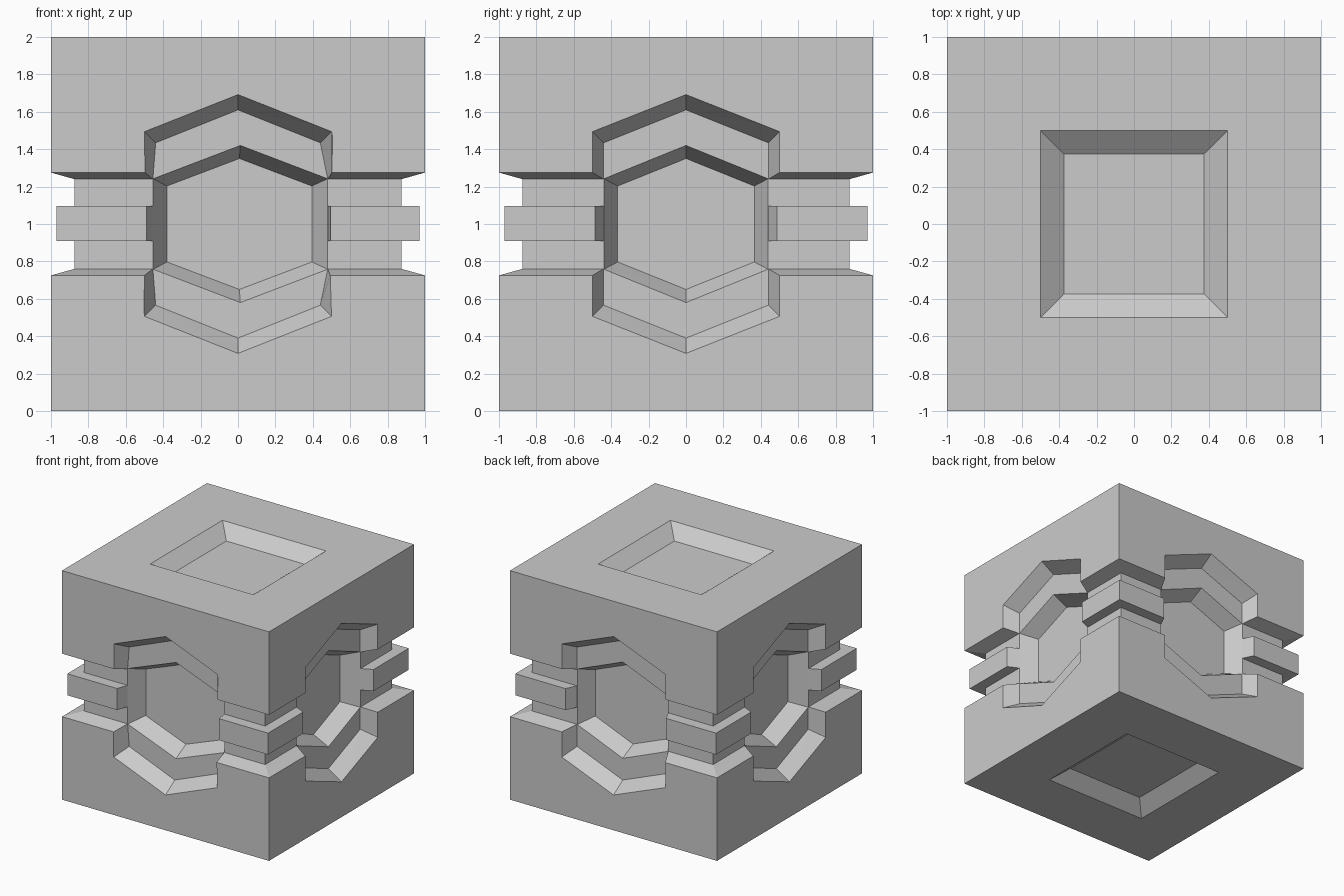
import bpy, bmesh
from mathutils import Matrix, Vector
from math import pi

if "Cube" in bpy.data.objects:
    bpy.data.objects.remove(bpy.data.objects["Cube"])


def loft(name, rings):
    """Closed solid through a stack of equal-length point rings."""
    bm = bmesh.new()
    vr = [[bm.verts.new(p) for p in r] for r in rings]
    n = len(vr[0])
    for a, b in zip(vr, vr[1:]):
        for i in range(n):
            j = (i + 1) % n
            bm.faces.new((a[i], a[j], b[j], b[i]))
    bm.faces.new(vr[0][::-1])
    bm.faces.new(vr[-1])
    bmesh.ops.connect_verts_nonplanar(bm, angle_limit=0.002, faces=bm.faces[:])
    bmesh.ops.recalc_face_normals(bm, faces=bm.faces[:])
    me = bpy.data.meshes.new(name)
    bm.to_mesh(me)
    bm.free()
    ob = bpy.data.objects.new(name, me)
    bpy.context.collection.objects.link(ob)
    return ob


# Cube body: square rings follow pit, wall, groove, raised rail, wall, pit
profile = [(.375, .1), (.5, 0), (1, 0), (1, .725), (.875, .76), (.875, .908),
           (.97, .908), (.97, 1.096), (.875, 1.096), (.875, 1.24), (1, 1.275),
           (1, 2), (.5, 2), (.375, 1.9)]
body = loft("block_body", [[(-r, -r, z), (r, -r, z), (r, r, z), (-r, r, z)]
                           for r, z in profile])


def outer_ring(top, up, w, left, right, depth):
    pts = [(0, top), (w, up), (right, .24), (right, -.24), (w, -up), (0, -top),
           (-w, -up), (left, -.24), (left, .24), (-w, up)]
    return [Vector((x, -1 + depth, 1 + z)) for x, z in pts]


def inner_ring(top, up, left, right, depth):
    mid = (left + right) / 2
    pts = [(mid, top), (right, up), (right, -up), (mid, -top), (left, -up), (left, up)]
    return [Vector((x, -1 + depth, 1 + z)) for x, z in pts]


def cutter(name, a, b, k, angle):
    """Tapered cutter, extended past its mouth by k of its depth."""
    mouth = [p + (p - q) * k for p, q in zip(a, b)]
    ob = loft(name, [mouth, b])
    ob.data.transform(Matrix.Rotation(angle, 4, 'Z'))
    ob.hide_render = True
    mod = body.modifiers.new(name, 'BOOLEAN')
    mod.operation = 'DIFFERENCE'
    mod.solver = 'EXACT'
    mod.object = ob
    return ob


# Two-step hexagonal recess on each side; the front one is slightly skewed
cutters = []
for i in range(4):
    l, r = (-.455, .48) if i == 0 else (-.44, .44)
    fl, fr = (-.38, .395) if i == 0 else (-.365, .365)
    cutters.append(cutter(f"outer_recess_cutter_{i}",
                          outer_ring(.692, .494, .5, -.5, .5, 0),
                          outer_ring(.61, .434, .44, l, r, .127), .2, i * pi / 2))
    cutters.append(cutter(f"inner_recess_cutter_{i}",
                          inner_ring(.42, .242, l + .001, r - .001, .127),
                          inner_ring(.35, .203, fl, fr, .27), .02, i * pi / 2))

# Apply the cuts and remove the helpers
bpy.context.view_layer.objects.active = body
body.select_set(True)
for m in list(body.modifiers):
    bpy.ops.object.modifier_apply(modifier=m.name)
for c in cutters:
    bpy.data.objects.remove(c)
